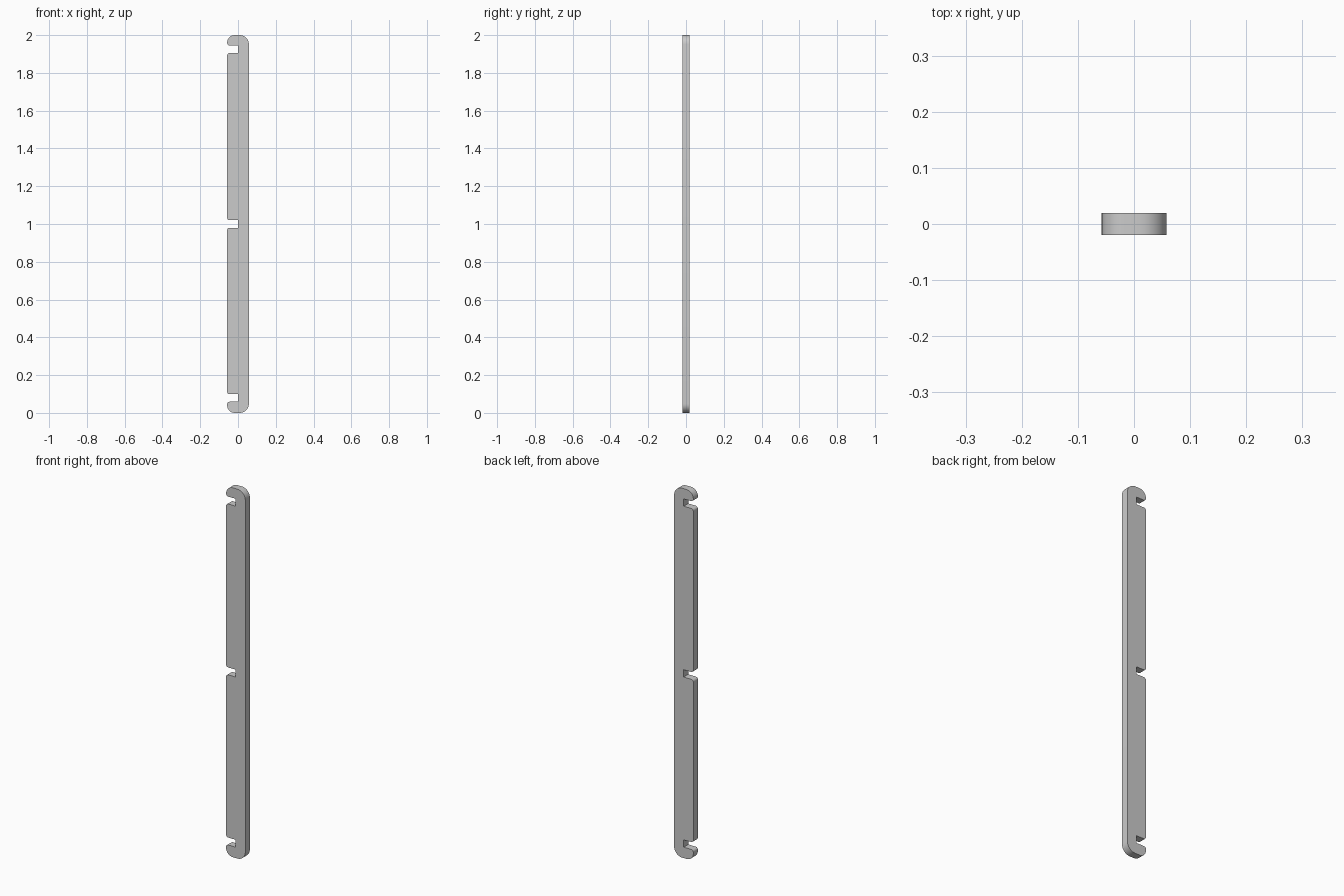
import bpy, bmesh, math
from mathutils import Vector

if "Cube" in bpy.data.objects:
    bpy.data.objects.remove(bpy.data.objects["Cube"])

HALF_W, HALF_T, HEIGHT = 0.0575, 0.0195, 2.0
SLOTS = [(0.059, 0.099), (0.98, 1.02), (1.905, 1.945)]  # z ranges of the notches
SLOT_X = 0.0
R_END, R_LIP = 0.048, 0.013


def fillet(corners, steps=8):
    """Round each right-angled (x, z, radius) corner of a closed outline."""
    out = []
    n = len(corners)
    for i, (x, z, r) in enumerate(corners):
        p = Vector((x, z))
        if r == 0:
            out.append(p)
            continue
        a = (Vector(corners[i - 1][:2]) - p).normalized()
        b = (Vector(corners[(i + 1) % n][:2]) - p).normalized()
        c = p + (a + b) * r
        for k in range(steps + 1):
            t = math.pi / 2 * k / steps
            out.append(c - b * r * math.cos(t) - a * r * math.sin(t))
    return out


# Outline: right edge upwards, then down the notched left edge
corners = [(HALF_W, 0, R_END), (HALF_W, HEIGHT, R_END), (-HALF_W, HEIGHT, 0.040)]
for low, high in reversed(SLOTS):
    corners += [(-HALF_W, high, R_LIP), (SLOT_X, high, 0),
                (SLOT_X, low, 0), (-HALF_W, low, R_LIP)]
corners.append((-HALF_W, 0, 0.040))

# Extrude the outline into a flat bar
bm = bmesh.new()
face = bm.faces.new([bm.verts.new((p.x, -HALF_T, p.y)) for p in fillet(corners)])
ext = bmesh.ops.extrude_face_region(bm, geom=[face], use_keep_orig=True)
moved = [g for g in ext["geom"] if isinstance(g, bmesh.types.BMVert)]
bmesh.ops.translate(bm, verts=moved, vec=(0, 2 * HALF_T, 0))
bmesh.ops.recalc_face_normals(bm, faces=bm.faces)
mesh = bpy.data.meshes.new("notched_bar")
bm.to_mesh(mesh)
bm.free()

bar = bpy.data.objects.new("notched_bar", mesh)
bpy.context.collection.objects.link(bar)
bpy.context.view_layer.objects.active = bar
bar.select_set(True)
bpy.ops.object.shade_smooth_by_angle(angle=math.radians(30))
